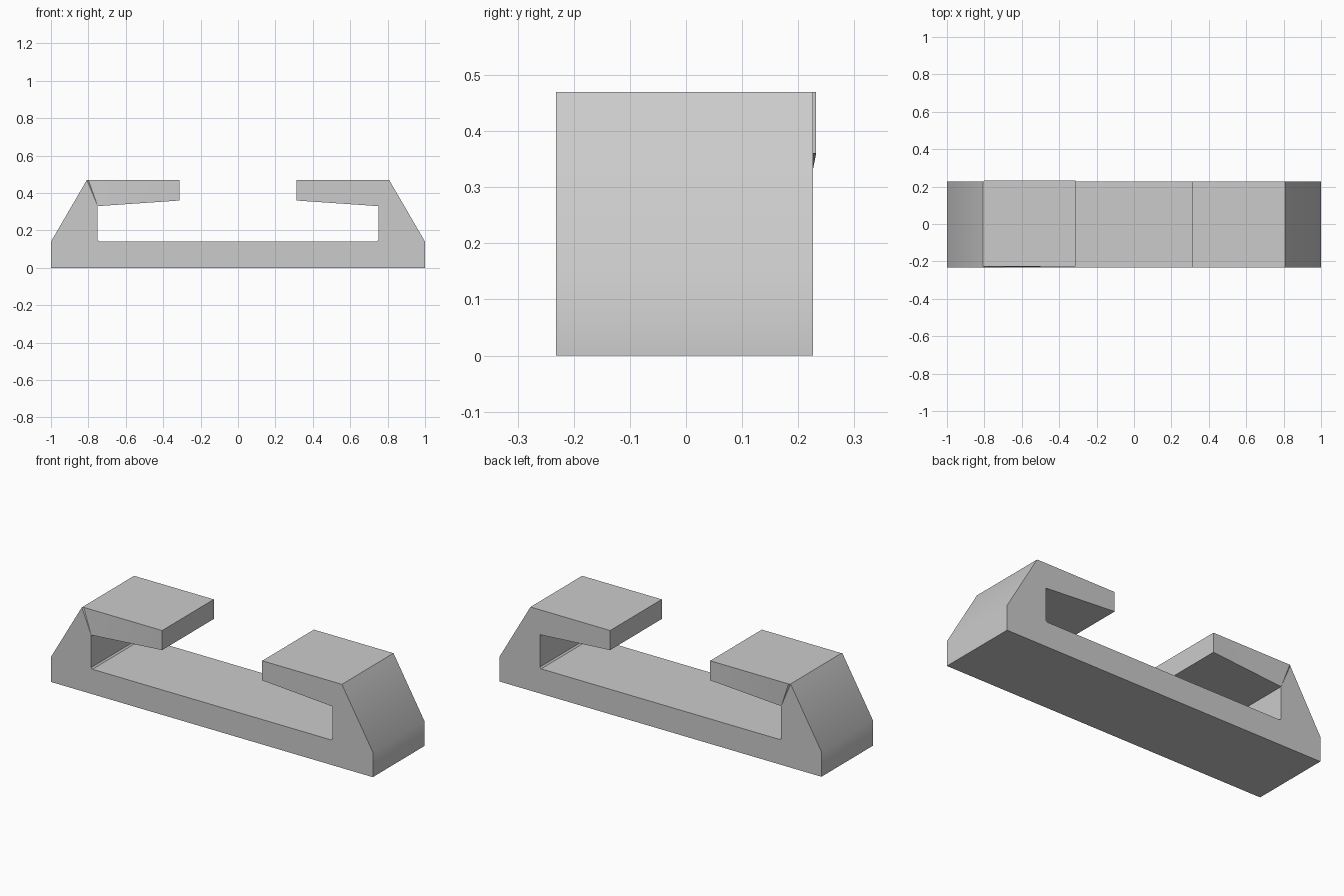
import bpy
import bmesh
import math

cube = bpy.data.objects.get("Cube")
if cube:
    bpy.data.objects.remove(cube, do_unlink=True)

FRONT, BACK, SHIFT = -0.232, 0.226, 0.006

# Single plain grey material
grey = bpy.data.materials.new("plain grey")
grey.use_nodes = True
colour = (0.6, 0.6, 0.6, 1.0)
grey.diffuse_color = colour
grey.node_tree.nodes["Principled BSDF"].inputs["Base Color"].default_value = colour

# Half outline, from the base corner up and round the hook to the channel floor
half = [(1.0, 0.0), (1.0, 0.14), (0.808, 0.47), (0.80, 0.47), (0.313, 0.47),
        (0.313, 0.36), (0.75, 0.33), (0.75, 0.148), (0.742, 0.14)]
outline = half + [(-x, z) for x, z in reversed(half)]


def arm_offset(x, z):
    """The right arm sits slightly further back than the rest of the clip."""
    return SHIFT if -0.805 < x < -0.3 and z > 0.35 else 0.0


# Clip body: the outline swept from front to back
bm = bmesh.new()
front = [bm.verts.new((x, FRONT + arm_offset(x, z), z)) for x, z in outline]
back = [bm.verts.new((x, BACK + arm_offset(x, z), z)) for x, z in outline]
bm.faces.new(front)
bm.faces.new(reversed(back))
count = len(outline)
for i in range(count):
    j = (i + 1) % count
    bm.faces.new((front[i], back[i], back[j], front[j]))
bmesh.ops.recalc_face_normals(bm, faces=bm.faces)
bmesh.ops.triangulate(bm, faces=[f for f in bm.faces if len(f.verts) > 4])

mesh = bpy.data.meshes.new("clip_body")
bm.to_mesh(mesh)
bm.free()
mesh.materials.append(grey)
body = bpy.data.objects.new("clip_body", mesh)
bpy.context.collection.objects.link(body)

# Soften only the shallow bend on the outer sides
bpy.ops.object.select_all(action="DESELECT")
body.select_set(True)
bpy.context.view_layer.objects.active = body
bpy.ops.object.shade_smooth_by_angle(angle=math.radians(35))
